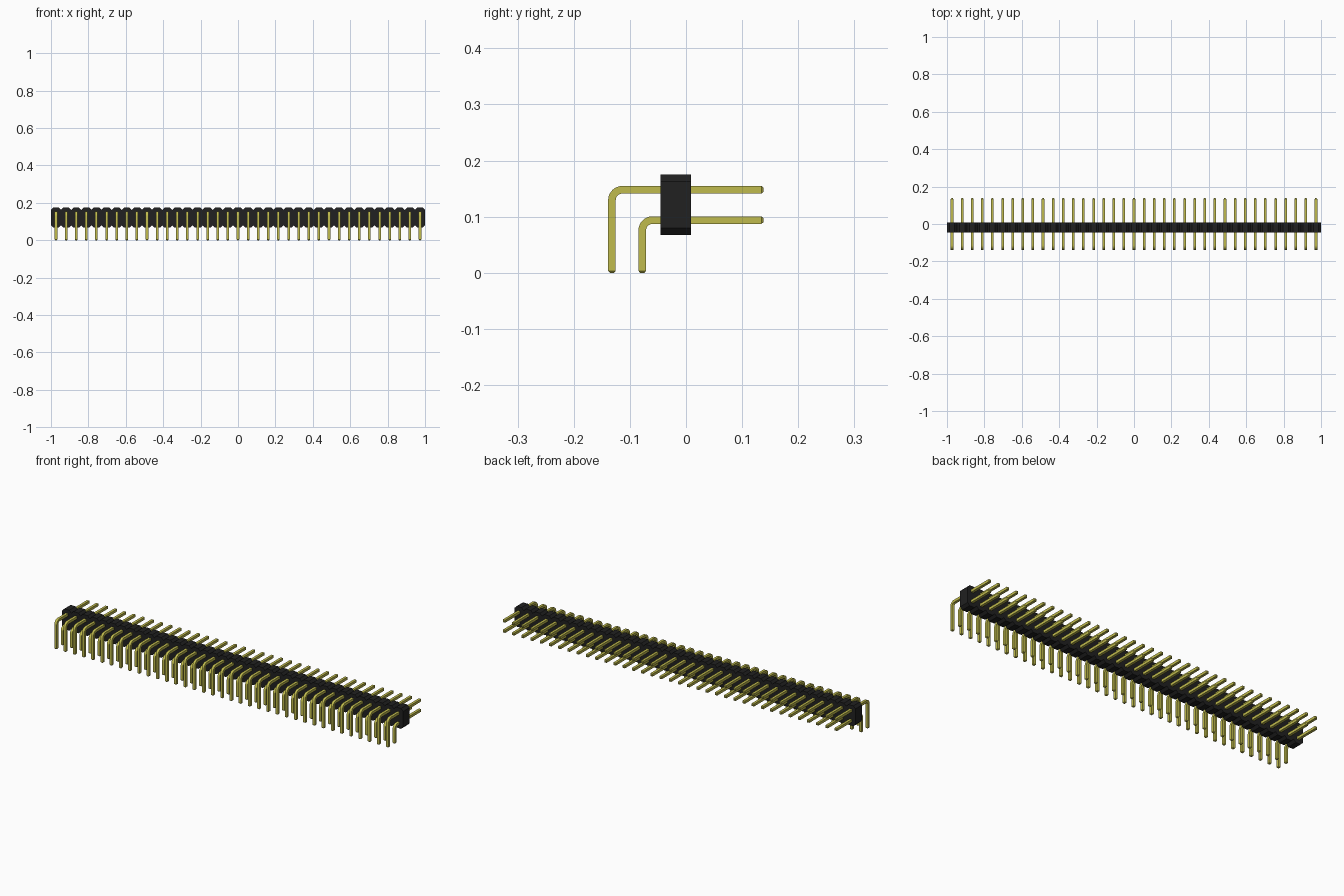
import bpy, bmesh, math
from mathutils import Vector

cube = bpy.data.objects.get("Cube")
if cube:
    bpy.data.objects.remove(cube, do_unlink=True)

COUNT = 37
PITCH = 2 / COUNT
HALF = 0.0068          # half thickness of a square pin
BEND = 0.0185          # centre-line bend radius


def material(name, rgb, rough):
    m = bpy.data.materials.new(name)
    m.use_nodes = True
    m.diffuse_color = (*rgb, 1)
    bsdf = m.node_tree.nodes["Principled BSDF"]
    bsdf.inputs["Base Color"].default_value = (*rgb, 1)
    bsdf.inputs["Roughness"].default_value = rough
    return m


black = material("black plastic", (0.015, 0.015, 0.015), 0.6)
gold = material("yellow gold metal", (0.53, 0.50, 0.075), 0.4)


def finish(name, bm, mat):
    bmesh.ops.recalc_face_normals(bm, faces=bm.faces)
    mesh = bpy.data.meshes.new(name)
    bm.to_mesh(mesh)
    bm.free()
    mesh.materials.append(mat)
    ob = bpy.data.objects.new(name, mesh)
    bpy.context.collection.objects.link(ob)
    return ob


def housing(y0, y1, z0, z1, cut):
    """Bar whose top and bottom are notched between neighbouring pins."""
    top, bottom = [], []
    for i in range(COUNT):
        a = -1 + i * PITCH
        b = a + PITCH
        steps = [(a, cut), (a + cut, 0), (b - cut, 0)]
        if i == COUNT - 1:
            steps.append((b, cut))
        for x, d in steps:
            top.append((x, z1 - d))
            bottom.append((x, z0 + d))
    bm = bmesh.new()
    front = [[bm.verts.new((x, y0, z)) for x, z in row] for row in (bottom, top)]
    back = [[bm.verts.new((x, y1, z)) for x, z in row] for row in (bottom, top)]
    for j in range(len(top) - 1):
        for lo, hi in (front, back, (front[0], back[0]), (front[1], back[1])):
            bm.faces.new((lo[j], lo[j + 1], hi[j + 1], hi[j]))
    for j in (0, -1):
        bm.faces.new((front[0][j], back[0][j], back[1][j], front[1][j]))
    return finish("housing", bm, black)


def pin_row(name, y_leg, z_arm, y_tip):
    """Square pin swept round a right-angle bend, repeated along x."""
    tip, small = 0.0035, 0.55
    # each section: y, z, angle of the in-plane normal, scale
    path = [(y_leg, 0, 0, small), (y_leg, tip, 0, 1)]
    steps = 8
    cy, cz = y_leg + BEND, z_arm - BEND
    for k in range(steps + 1):
        a = math.pi / 2 * k / steps
        path.append((cy - BEND * math.cos(a), cz + BEND * math.sin(a), a, 1))
    path += [(y_tip - tip, z_arm, math.pi / 2, 1), (y_tip, z_arm, math.pi / 2, small)]

    bm = bmesh.new()
    rings = []
    for y, z, a, s in path:
        out = Vector((0, -math.cos(a), math.sin(a)))
        side = Vector((1, 0, 0))
        rings.append([bm.verts.new(Vector((-1 + PITCH / 2, y, z))
                                   + (side * u + out * v) * HALF * s)
                      for u, v in ((-1, -1), (1, -1), (1, 1), (-1, 1))])
    for r, q in zip(rings, rings[1:]):
        for k in range(4):
            n = (k + 1) % 4
            bm.faces.new((r[k], r[n], q[n], q[k]))
    bm.faces.new(rings[0])
    bm.faces.new(rings[-1])
    ob = finish(name, bm, gold)

    bpy.ops.object.select_all(action="DESELECT")
    bpy.context.view_layer.objects.active = ob
    ob.select_set(True)
    bpy.ops.object.shade_smooth_by_angle(angle=math.radians(25))

    arr = ob.modifiers.new("row", "ARRAY")
    arr.count = COUNT
    arr.use_relative_offset = False
    arr.use_constant_offset = True
    arr.constant_offset_displace = (PITCH, 0, 0)
    return ob


# Plastic bar and the two rows of bent pins
housing(-0.045, 0.009, 0.067, 0.175, 0.0125)
pin_row("upper_pins", -0.132, 0.148, 0.138)
pin_row("lower_pins", -0.078, 0.094, 0.138)
